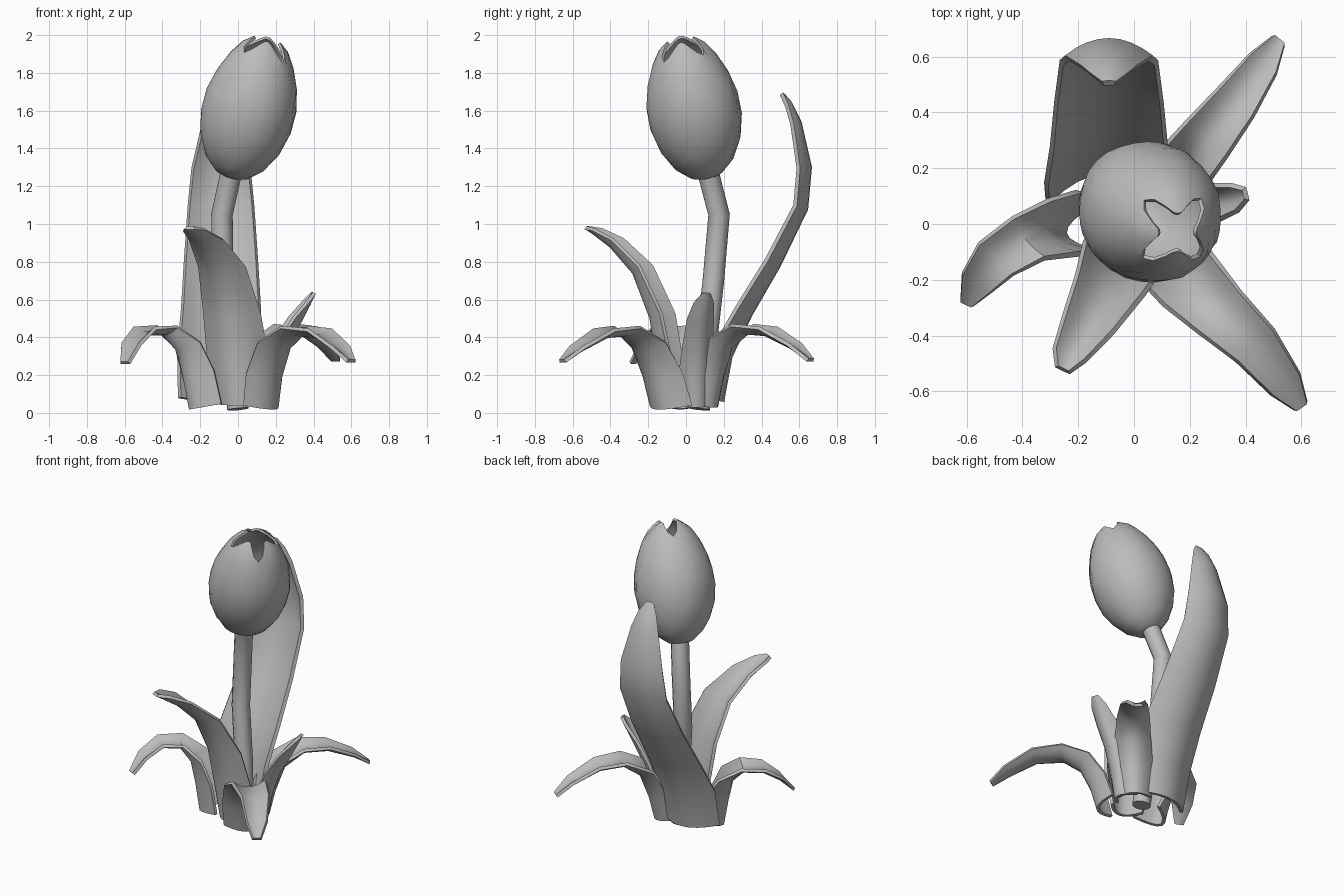
import bpy, math
from mathutils import Vector

if "Cube" in bpy.data.objects:
    bpy.data.objects.remove(bpy.data.objects["Cube"])

grey = bpy.data.materials.new("plain grey")
grey.diffuse_color = (0.5, 0.5, 0.5, 1)
grey.use_nodes = True
grey.node_tree.nodes["Principled BSDF"].inputs["Base Color"].default_value = grey.diffuse_color


def make(name, verts, faces, thickness=0.0):
    """Mesh object with smooth shading and optional wall thickness."""
    mesh = bpy.data.meshes.new(name)
    mesh.from_pydata(verts, [], faces)
    mesh.materials.append(grey)
    ob = bpy.data.objects.new(name, mesh)
    bpy.context.collection.objects.link(ob)
    if thickness:
        mod = ob.modifiers.new("wall", 'SOLIDIFY')
        mod.thickness = thickness
        mod.offset = 0
    bpy.ops.object.select_all(action='DESELECT')
    ob.select_set(True)
    bpy.context.view_layer.objects.active = ob
    if thickness:
        bpy.ops.object.modifier_apply(modifier="wall")
    bpy.ops.object.shade_smooth_by_angle(angle=math.radians(40))
    return ob


def grid(rows, cols, closed=False):
    last = cols if closed else cols - 1
    return [(r * cols + c, r * cols + (c + 1) % cols,
             (r + 1) * cols + (c + 1) % cols, (r + 1) * cols + c)
            for r in range(rows - 1) for c in range(last)]


def leaf(name, start, end, stations, thickness=0.02, cols=9):
    """Trough-shaped leaf; stations are (x, y, z, half width, trough depth),
    start and end are the outward compass angles at base and tip."""
    spine = [Vector(s[:3]) for s in stations]
    n = len(spine)
    verts = []
    for i, s in enumerate(stations):
        tangent = (spine[min(i + 1, n - 1)] - spine[max(i - 1, 0)]).normalized()
        a = math.radians(start + (end - start) * i / (n - 1))
        side = Vector((-math.sin(a), math.cos(a), 0))
        inward = tangent.cross(side).normalized()
        for c in range(cols):
            u = 2 * c / (cols - 1) - 1
            verts.append(spine[i] + side * s[3] * u + inward * s[4] * u * u)
    make(name, verts, grid(n, cols), thickness)


# Leaves
leaf("tall_back_leaf", 90, 90, [
    (-.10, .19, .06, .21, .11), (-.10, .235, .30, .215, .10), (-.09, .34, .52, .205, .08),
    (-.09, .49, .78, .19, .07), (-.09, .635, 1.08, .17, .06), (-.09, .655, 1.30, .15, .06),
    (-.09, .60, 1.54, .095, .04), (-.09, .55, 1.64, .06, .02), (-.09, .505, 1.69, .022, 0)], .024)
leaf("upright_front_leaf", 262, 245, [
    (0, -.13, .04, .11, .08), (-.015, -.145, .25, .16, .10), (-.05, -.18, .5, .15, .09),
    (-.1, -.27, .74, .125, .07), (-.175, -.39, .88, .092, .05), (-.235, -.48, .95, .06, .025),
    (-.255, -.522, .98, .025, 0)])
leaf("left_leaf", 190, 245, [
    (-.25, -.035, .02, .10, .15), (-.285, -.035, .2, .115, .13), (-.315, -.045, .34, .11, .08),
    (-.39, -.06, .42, .092, .04), (-.49, -.12, .42, .082, .03), (-.56, -.205, .35, .06, .02),
    (-.60, -.285, .265, .025, 0)])
leaf("front_right_leaf", 322, 305, [
    (.18, -.13, .02, .135, .09), (.195, -.175, .18, .135, .09), (.23, -.235, .33, .125, .07),
    (.31, -.32, .415, .105, .04), (.43, -.43, .405, .087, .035), (.54, -.57, .33, .063, .02),
    (.60, -.655, .275, .026, 0)])
leaf("back_right_leaf", 48, 52, [
    (.125, .145, .03, .10, .10), (.15, .17, .18, .115, .10), (.19, .215, .34, .105, .075),
    (.265, .31, .425, .095, .04), (.36, .43, .415, .08, .035), (.46, .57, .345, .058, .02),
    (.52, .66, .28, .026, 0)])
leaf("short_right_leaf", 10, 15, [
    (.17, .06, .03, .08, .08), (.20, .065, .2, .085, .07), (.25, .075, .35, .075, .06),
    (.325, .085, .48, .065, .05), (.375, .097, .58, .048, .02), (.40, .107, .635, .02, 0)])

# Stem: bent round tube with closed ends
path = [Vector(p) for p in [(0, .07, .02), (-.03, .105, .35), (-.08, .145, .7),
                            (-.085, .175, 1.05), (-.03, .11, 1.3)]]
sides, verts = 12, []
for i, p in enumerate(path):
    t = path[min(i + 1, 4)] - path[max(i - 1, 0)]
    turn = Vector((0, 0, 1)).rotation_difference(t)
    for k in range(sides):
        a = 2 * math.pi * k / sides
        verts.append(p + turn @ Vector((.057 * math.cos(a), .057 * math.sin(a), 0)))
caps = [tuple(reversed(range(sides))), tuple(range(4 * sides, 5 * sides))]
make("stem", verts, grid(5, sides, True) + caps)

# Flower: tilted egg-shaped cup whose rim rises to four petal tips
profile = [(0, .02), (.02, .09), (.10, .172), (.23, .228), (.37, .247), (.50, .227),
           (.63, .176), (.715, .122), (.76, .065)]


def sample(t):
    i = min(int(t), len(profile) - 2)
    f = t - i
    return [a + (b - a) * f for a, b in zip(profile[i], profile[i + 1])]


base = Vector((-.035, .11, 1.25))
tilt = Vector((0, 0, 1)).rotation_difference(Vector((.205, -.15, .78)))
rings, segs, verts = 10, 32, []
for r in range(rings):
    for k in range(segs):
        a = 2 * math.pi * k / segs
        rim = 8 - 1.4 * abs(math.sin(2 * a)) ** 3    # narrow notch between petals
        h, rad = sample(rim * r / (rings - 1))
        verts.append(base + tilt @ Vector((rad * math.cos(a), rad * math.sin(a), h)))
make("flower_petals", verts, grid(rings, segs, True) + [tuple(reversed(range(segs)))], .015)
